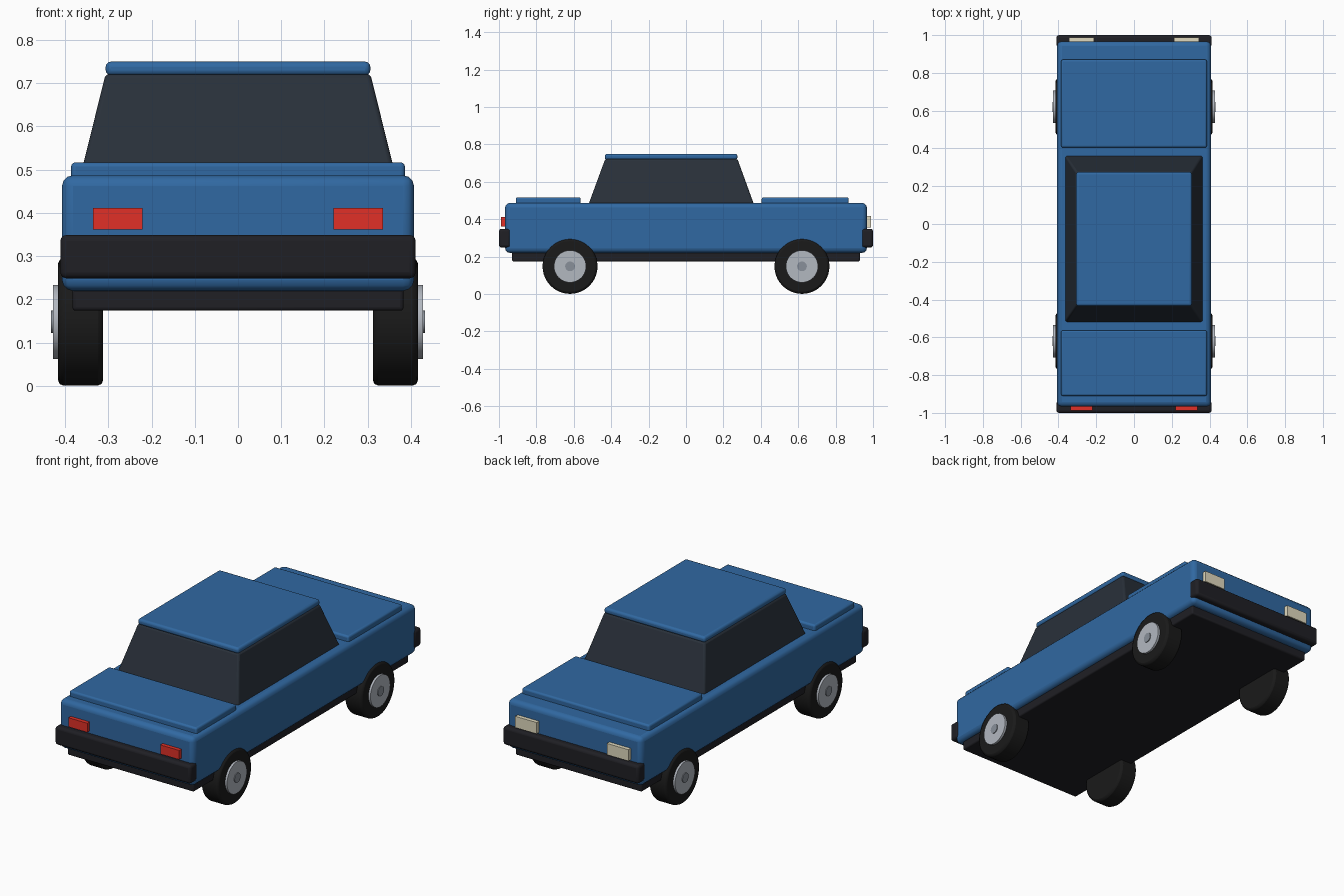
import bpy, bmesh, math
from mathutils import Matrix

if "Cube" in bpy.data.objects:
    bpy.data.objects.remove(bpy.data.objects["Cube"])


def material(name, rgb):
    m = bpy.data.materials.new(name)
    m.diffuse_color = (*rgb, 1)
    m.use_nodes = True
    m.node_tree.nodes["Principled BSDF"].inputs["Base Color"].default_value = m.diffuse_color
    return m


BLUE = material("blue paint", (0.03, 0.14, 0.36))
GLASS = material("dark glass", (0.022, 0.03, 0.042))
BLACK = material("black trim", (0.014, 0.014, 0.018))
RUBBER = material("rubber", (0.01, 0.01, 0.01))
METAL = material("wheel metal", (0.45, 0.48, 0.53))
DARK_METAL = material("cap metal", (0.25, 0.28, 0.32))
RED = material("red lens", (0.75, 0.03, 0.02))
CREAM = material("cream lens", (0.75, 0.70, 0.52))


def finish(bm, name, mat, bevel=0, segments=3):
    me = bpy.data.meshes.new(name)
    bm.to_mesh(me)
    bm.free()
    ob = bpy.data.objects.new(name, me)
    bpy.context.collection.objects.link(ob)
    me.materials.append(mat)
    if bevel:
        mod = ob.modifiers.new("soft edges", 'BEVEL')
        mod.width, mod.segments = bevel, segments
        mod.limit_method = 'ANGLE'
    bpy.context.view_layer.objects.active = ob
    ob.select_set(True)
    bpy.ops.object.shade_smooth_by_angle(angle=math.radians(35))
    ob.select_set(False)
    return ob


def box(name, mat, x, y, z, bevel=0, top=None):
    """Box from (min, max) ranges; top = (x range, y range) tapers the upper face."""
    bm = bmesh.new()
    bmesh.ops.create_cube(bm, size=1)
    for v in bm.verts:
        tx, ty = top if top and v.co.z > 0 else (x, y)
        v.co = (tx[v.co.x > 0], ty[v.co.y > 0], z[v.co.z > 0])
    return finish(bm, name, mat, bevel)


def disc(name, mat, radius, x0, x1, y, z, bevel=0):
    """Cylinder lying along x."""
    bm = bmesh.new()
    bmesh.ops.create_cone(bm, cap_ends=True, segments=40, radius1=radius,
                          radius2=radius, depth=abs(x1 - x0))
    bmesh.ops.transform(bm, verts=bm.verts, matrix=Matrix.Translation(((x0 + x1) / 2, y, z))
                        @ Matrix.Rotation(math.pi / 2, 4, 'Y'))
    return finish(bm, name, mat, bevel, 2)


# Lower body, sill and raised lids
box("body", BLUE, (-0.407, 0.407), (-0.967, 0.967), (0.22, 0.487), 0.025)
box("underbody_sill", BLACK, (-0.383, 0.383), (-0.93, 0.93), (0.174, 0.26), 0.008)
box("rear_lid", BLUE, (-0.386, 0.386), (-0.91, -0.563), (0.46, 0.517), 0.01)
box("front_lid", BLUE, (-0.386, 0.386), (0.405, 0.87), (0.46, 0.517), 0.01)

# Cabin and roof
box("cabin_glass", GLASS, (-0.366, 0.366), (-0.521, 0.363), (0.48, 0.722), 0.01,
    top=((-0.306, 0.306), (-0.432, 0.275)))
box("roof", BLUE, (-0.306, 0.306), (-0.434, 0.275), (0.718, 0.75), 0.012)

# Bumpers and lights at both ends
for s, end in ((-1, "rear"), (1, "front")):
    box(f"{end}_bumper", BLACK, (-0.411, 0.411), sorted((s * 0.938, s)), (0.249, 0.349), 0.014)
    for side in (-1, 1):
        w, h = (0.057, 0.025) if s < 0 else (0.065, 0.031)
        cx = side * 0.278
        box(f"{end}_light", RED if s < 0 else CREAM, (cx - w, cx + w),
            sorted((s * 0.95, s * 0.988)), (0.387 - h, 0.387 + h))

# Wheels
for y in (-0.62, 0.62):
    for s in (-1, 1):
        disc("tyre", RUBBER, 0.147, s * 0.312, s * 0.416, y, 0.148, 0.012)
        disc("wheel_hub", METAL, 0.086, s * 0.35, s * 0.428, y, 0.148)
        disc("hub_cap", DARK_METAL, 0.026, s * 0.40, s * 0.432, y, 0.148)
